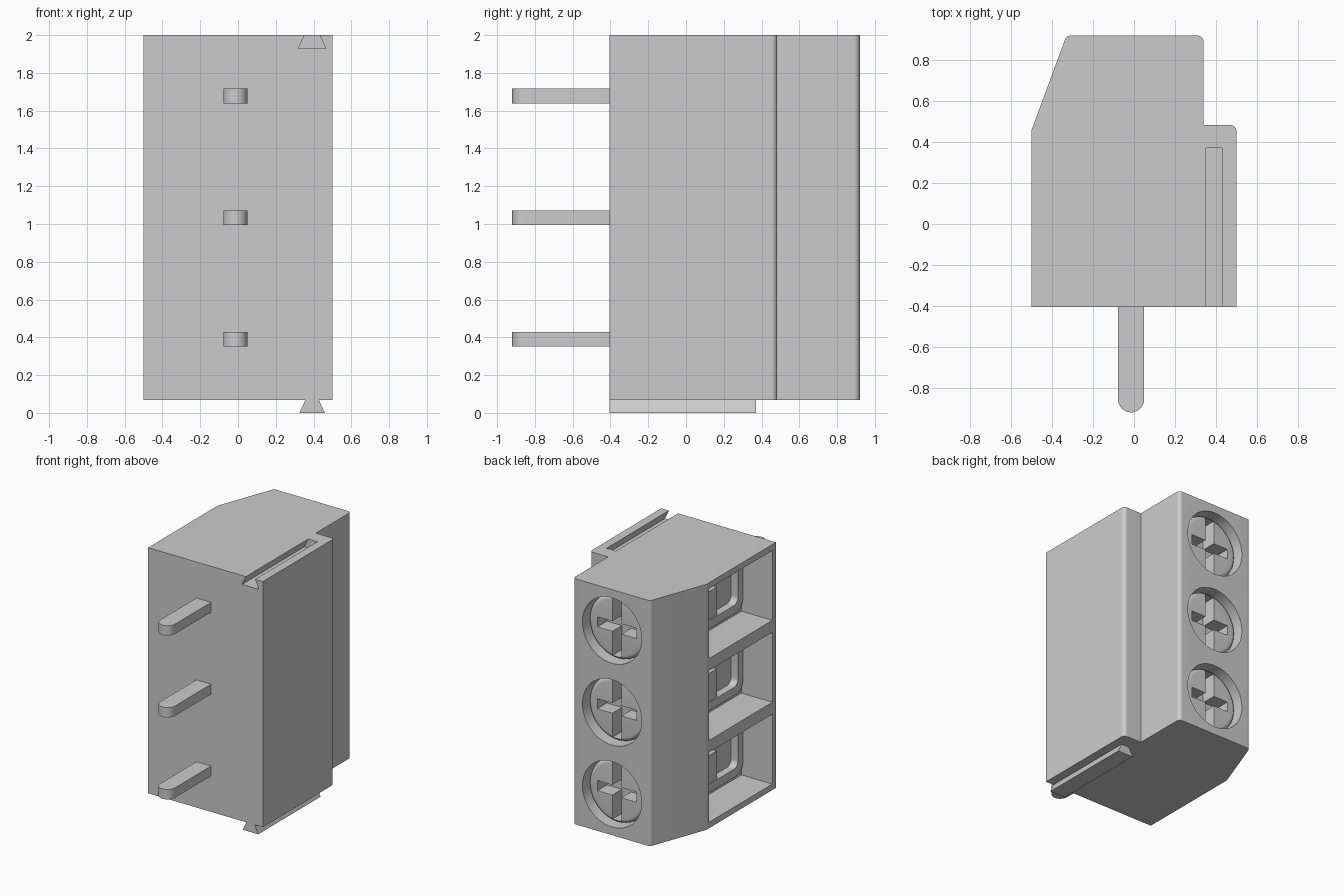
import bpy
import bmesh
from math import pi, sin, cos, tan, radians
from mathutils import Vector

if "Cube" in bpy.data.objects:
    bpy.data.objects.remove(bpy.data.objects["Cube"], do_unlink=True)

grey = bpy.data.materials.new("plain grey")
grey.use_nodes = True
colour = (0.6, 0.6, 0.6, 1)
grey.diffuse_color = colour
grey.node_tree.nodes["Principled BSDF"].inputs["Base Color"].default_value = colour

PLACE = {"x": lambda u, v, w: (w, u, v),
         "y": lambda u, v, w: (u, w, v),
         "z": lambda u, v, w: (u, v, w)}


def rounded(corners, steps=8):
    """Outline from (u, v, radius) corners."""
    out = []
    for i, (u, v, r) in enumerate(corners):
        p = Vector((u, v))
        if not r:
            out.append(p)
            continue
        a = (Vector(corners[i - 1][:2]) - p).normalized()
        b = (Vector(corners[(i + 1) % len(corners)][:2]) - p).normalized()
        half = a.angle(b) / 2
        centre = p + (a + b).normalized() * r / sin(half)
        start = p + a * r / tan(half) - centre
        end = p + b * r / tan(half) - centre
        for k in range(steps + 1):
            spoke = start.lerp(end, k / steps).normalized()
            out.append(centre + spoke * r)
    return out


def rect(u0, u1, v0, v1, r=0):
    return rounded([(u0, v0, r), (u1, v0, r), (u1, v1, r), (u0, v1, r)])


def prism(name, outline, lo, hi, axis):
    """Extrude an outline along an axis."""
    bm = bmesh.new()
    ends = [[bm.verts.new(PLACE[axis](u, v, w)) for u, v in outline] for w in (lo, hi)]
    n = len(outline)
    for end in ends:
        bm.faces.new(end)
    for i in range(n):
        j = (i + 1) % n
        bm.faces.new((ends[0][i], ends[0][j], ends[1][j], ends[1][i]))
    bmesh.ops.recalc_face_normals(bm, faces=bm.faces)
    mesh = bpy.data.meshes.new(name)
    bm.to_mesh(mesh)
    bm.free()
    mesh.materials.append(grey)
    ob = bpy.data.objects.new(name, mesh)
    bpy.context.collection.objects.link(ob)
    return ob


def disc(name, z, radius, y0, y1, n=48):
    """Cylinder along y."""
    circle = [(radius * cos(2 * pi * k / n), z + radius * sin(2 * pi * k / n))
              for k in range(n)]
    return prism(name, circle, y0, y1, "y")


def round_rear_rim(ob, y, size):
    bm = bmesh.new()
    bm.from_mesh(ob.data)
    rim = [e for e in bm.edges if all(v.co.y > y - 1e-4 for v in e.verts)]
    bmesh.ops.bevel(bm, geom=rim, offset=size, segments=6, profile=0.5, affect="EDGES")
    bm.to_mesh(ob.data)
    bm.free()


def select(ob):
    bpy.ops.object.select_all(action="DESELECT")
    ob.select_set(True)
    bpy.context.view_layer.objects.active = ob


def cut(ob, cutters):
    select(ob)
    for c in cutters:
        mod = ob.modifiers.new("cut", "BOOLEAN")
        mod.operation, mod.solver, mod.object = "DIFFERENCE", "EXACT", c
        bpy.ops.object.modifier_apply(modifier=mod.name)
    for c in cutters:
        bpy.data.objects.remove(c, do_unlink=True)


def smooth(ob):
    select(ob)
    bpy.ops.object.shade_smooth_by_angle(angle=radians(17))


BASE, TOP, FRONT, BACK = 0.067, 2.0, -0.405, 0.92
HEAD = BACK - 0.06
PITCH = (TOP - BASE) / 3
cells = [BASE + PITCH * (i + 0.5) for i in range(3)]

# Housing with stepped, chamfered outline
housing = prism("housing", rounded([
    (-0.5, FRONT, 0), (0.5, FRONT, 0), (0.5, 0.483, 0.03), (0.34, 0.483, 0),
    (0.34, BACK, 0.03), (-0.33, BACK, 0.03), (-0.5, 0.46, 0)]), BASE, TOP, "z")

# Dovetail groove on top, screw wells in the back, wire entries in the side
groove = [(0.32, 1.93), (0.465, 1.93), (0.428, 2.01), (0.357, 2.01)]
cutters = [prism("groove_cutter", groove, FRONT - 0.1, 0.37, "y")]
for z in cells:
    cutters.append(disc("well_cutter", z, 0.258, 0.55, BACK + 0.1))
    cutters.append(prism("entry_cutter", rect(-0.36, 0.425, z - 0.275, z + 0.275),
                         -0.7, -0.23, "x"))
    cutters.append(prism("pocket_cutter", rect(-0.3, 0.21, z - 0.19, z + 0.19, 0.05),
                         -0.3, -0.19, "x"))
cut(housing, cutters)
smooth(housing)

# Dovetail rail underneath
prism("dovetail_rail", [(0.325, 0), (0.46, 0), (0.427, BASE + 0.005), (0.358, BASE + 0.005)],
      FRONT, 0.37, "y")

for z in cells:
    # Solder pin with round tip
    smooth(prism("pin", rounded([(-0.078, -0.38, 0), (-0.078, -0.92, 0.0638),
                                 (0.05, -0.92, 0.0638), (0.05, -0.38, 0)]),
                 z - 0.039, z + 0.039, "z"))

    # Screw head with cross slot
    screw = disc("screw_head", z, 0.25, 0.54, HEAD)
    round_rear_rim(screw, HEAD, 0.035)
    slots = [rect(-0.04, 0.04, z - 0.23, z + 0.23), rect(-0.17, 0.17, z - 0.04, z + 0.04)]
    cut(screw, [prism("slot_cutter", s, HEAD - 0.12, 1.0, "y") for s in slots])
    smooth(screw)

    # Clamp cage around the wire pocket, with contact plate inside
    cage = prism("clamp_cage", rect(-0.35, 0.27, z - 0.245, z + 0.245, 0.08),
                 -0.25, -0.15, "x")
    cut(cage, [prism("cage_cutter", rect(-0.29, 0.2, z - 0.18, z + 0.18, 0.05),
                     -0.3, -0.19, "x")])
    smooth(cage)
    prism("contact_plate", rect(-0.04, 0.2, z - 0.18, z + 0.04), -0.24, -0.17, "x")
